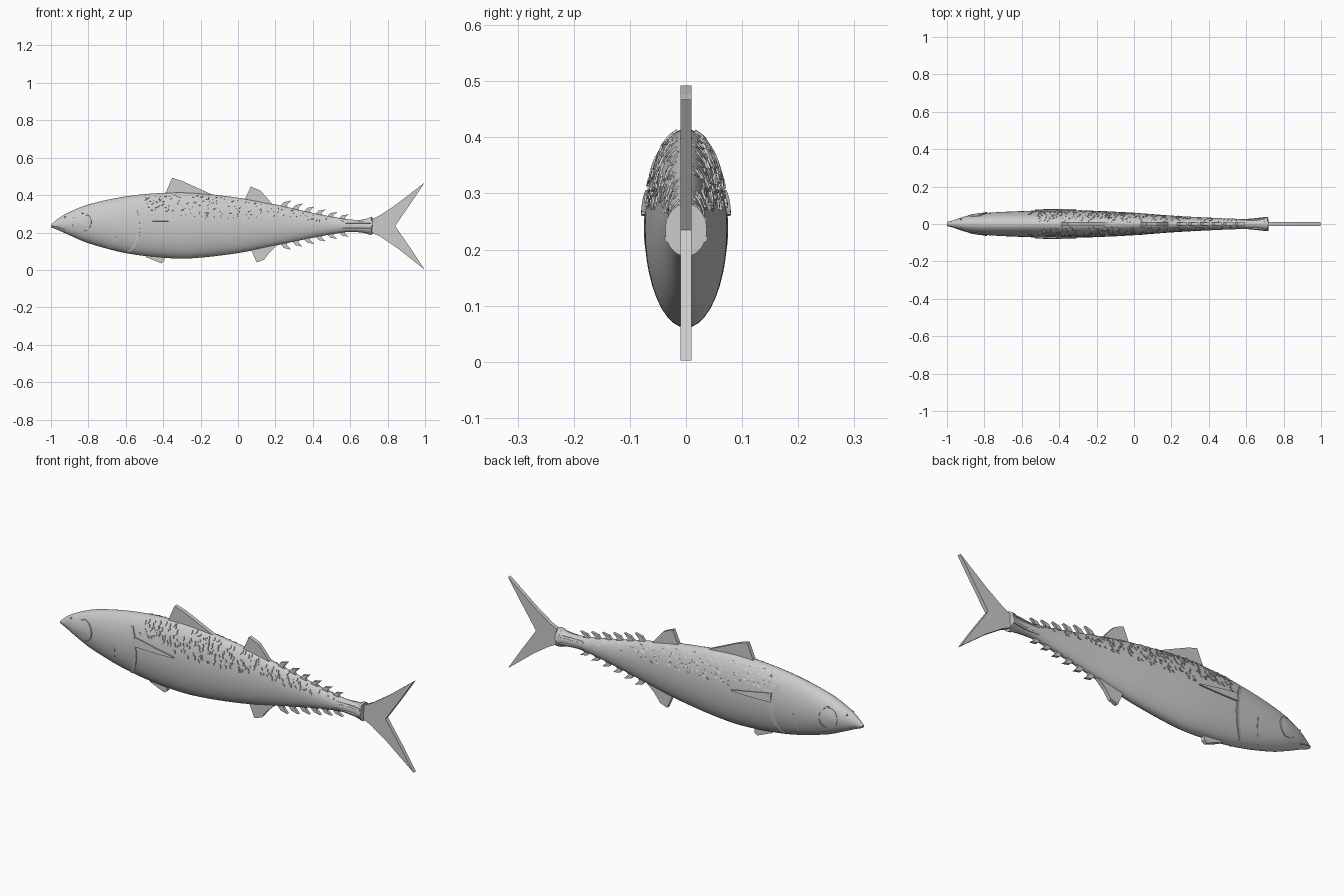
import bpy, bmesh, math, random
from mathutils import Vector

random.seed(4)
cube = bpy.data.objects.get("Cube")
if cube:
    bpy.data.objects.remove(cube, do_unlink=True)

grey = bpy.data.materials.new("silver_grey")
grey.use_nodes = True
GREY = (0.6, 0.6, 0.6, 1)
grey.diffuse_color = GREY
grey.node_tree.nodes["Principled BSDF"].inputs["Base Color"].default_value = GREY

# Body stations: x, belly height, back height, half width
STATIONS = [
    (-1.0, .228, .242, .009), (-.96, .212, .276, .022), (-.9, .185, .31, .042),
    (-.8, .143, .35, .058), (-.6, .09, .393, .069), (-.4, .065, .412, .074),
    (-.25, .062, .413, .072), (0, .09, .386, .06), (.2, .13, .35, .045),
    (.4, .172, .305, .034), (.58, .202, .272, .027), (.66, .2, .268, .028),
    (.71, .188, .28, .036)]


def section(x):
    """Smoothly interpolated belly, back and half width at x."""
    s = STATIONS
    i = max(k for k in range(len(s) - 1) if k == 0 or s[k][0] <= x)
    a, b = s[i], s[i + 1]
    h = b[0] - a[0]
    t = min(max((x - a[0]) / h, 0), 1)

    def slope(k, c):
        lo, hi = s[max(k - 1, 0)], s[min(k + 1, len(s) - 1)]
        return (hi[c] - lo[c]) / (hi[0] - lo[0])

    return [(2*t**3 - 3*t*t + 1) * a[c] + (t**3 - 2*t*t + t) * h * slope(i, c)
            + (3*t*t - 2*t**3) * b[c] + (t**3 - t*t) * h * slope(i + 1, c)
            for c in (1, 2, 3)]


def skin(x, z, side, lift=0):
    """Point on the body's flank at x, z, pushed outward by lift."""
    lo, hi, w = section(x)
    mid, r = (lo + hi) / 2, (hi - lo) / 2
    v = min(max((z - mid) / r, -.995), .995)
    y = w * math.sqrt(1 - v * v)
    n = Vector((0, y / w**2, v / r)).normalized()
    return Vector((x, side * (y + n.y * lift), mid + v * r + n.z * lift))


def finish(name, bm, smooth=False):
    bmesh.ops.recalc_face_normals(bm, faces=bm.faces)
    mesh = bpy.data.meshes.new(name)
    bm.to_mesh(mesh)
    bm.free()
    mesh.materials.append(grey)
    ob = bpy.data.objects.new(name, mesh)
    bpy.context.collection.objects.link(ob)
    if smooth:
        bpy.ops.object.select_all(action='DESELECT')
        bpy.context.view_layer.objects.active = ob
        ob.select_set(True)
        bpy.ops.object.shade_smooth_by_angle(angle=math.radians(40))
    return ob


def loft(bm, rings, closed=True):
    """Skin a row of equally sized vertex loops and cap both ends."""
    loops = [[bm.verts.new(p) for p in ring] for ring in rings]
    n = len(loops[0])
    for a, b in zip(loops, loops[1:]):
        for i in range(n):
            j = (i + 1) % n
            bm.faces.new((a[i], a[j], b[j], b[i]))
    bm.faces.new(loops[0])
    bm.faces.new(loops[-1])


def plate(name, outline, half=.01):
    """Flat fin cut from an x, z outline."""
    bm = bmesh.new()
    loft(bm, [[(x, y, z) for x, z in outline] for y in (-half, half)])
    return finish(name, bm)


def ridge(bm, path, side, width=.012, lift=.004):
    """Ledge following the skin: buried in front, raised at the rear."""
    rings = []
    for x, z in path:
        rings.append([skin(x - width, z, side, -.002), skin(x, z, side, lift),
                      skin(x + .001, z, side, -.004)])
    loft(bm, rings)


# Body
bm = bmesh.new()
rings = []
SIDES, STEPS = 40, 90
for k in range(STEPS + 1):
    x = -1 + 1.71 * k / STEPS
    lo, hi, w = section(x)
    rings.append([(x, w * math.cos(math.tau * i / SIDES),
                   (lo + hi) / 2 + (hi - lo) / 2 * math.sin(math.tau * i / SIDES))
                  for i in range(SIDES)])
loft(bm, rings)
finish("body", bm, True)

# Large fins
plate("front_dorsal_fin", [(-.4, .38), (-.352, .492), (-.3, .476), (-.22, .44), (-.11, .39)])
plate("rear_dorsal_fin", [(.03, .36), (.068, .446), (.12, .424), (.155, .385), (.2, .33)])
plate("anal_fin", [(.06, .13), (.1, .04), (.14, .055), (.17, .095), (.23, .15)])
plate("pelvic_fin", [(-.5, .09), (-.49, .068), (-.41, .035), (-.395, .045), (-.39, .09)])

# Forked tail
plate("tail_fin", [(.62, .255), (.7, .263), (.76, .292), (.85, .353), (.998, .467),
                   (.93, .365), (.84, .235), (.92, .12), (.998, .002),
                   (.85, .118), (.76, .178), (.7, .207), (.62, .215)])

# Rows of finlets above and below the tail stem
for i in range(6):
    x = .215 + .062 * i
    lo, hi, w = section(x + .03)
    size = .034 - .002 * i
    plate(f"upper_finlet_{i + 1}", [(x, hi - .015), (x + .03, hi + size * .65),
          (x + .068, hi + size * .9), (x + .045, hi + .004), (x + .06, hi - .02)], .007)
    plate(f"lower_finlet_{i + 1}", [(x, lo + .015), (x + .03, lo - size * .65),
          (x + .068, lo - size * .9), (x + .045, lo - .004), (x + .06, lo + .02)], .007)

for side, label in ((-1, "right"), (1, "left")):
    # Gill cover edge and cheek line
    bm = bmesh.new()
    gill = [(-.555, .35), (-.54, .32), (-.527, .27), (-.523, .22),
            (-.53, .17), (-.548, .13), (-.575, .1)]
    ridge(bm, gill, side, .03, .004)
    ridge(bm, [(-.65, .23), (-.65, .19), (-.662, .15), (-.685, .12)], side, .02, .002)
    finish(label + "_gill_cover", bm, True)

    # Eye: low dome with a raised crescent behind it
    bm = bmesh.new()
    loft(bm, [[skin(-.837 + r * math.cos(a), .254 + r * math.sin(a), side, lift)
               for a in (math.tau * i / 28 for i in range(28))]
              for r, lift in ((.05, -.004), (.048, .002), (.03, .003), (.01, .0035))])
    finish(label + "_eye", bm, True)
    bm = bmesh.new()
    rings = []
    for i in range(17):
        a = math.radians(-75 + 165 * i / 16)
        t = .003 + .006 * math.sin(math.pi * i / 16)
        rings.append([skin(-.837 + r * math.cos(a), .254 + r * math.sin(a), side, h)
                      for r, h in ((.052 - t, -.002), (.052 - t, .005),
                                   (.052, .005), (.054, -.002))])
    loft(bm, rings)
    finish(label + "_eye_rim", bm, True)

    # Mouth slit lip and nostril
    bm = bmesh.new()
    loft(bm, [[skin(x, z + .003, side, -.002), skin(x, z, side, .002),
               skin(x, z - .003, side, -.002)]
              for x, z in ((-.995, .236), (-.96, .228), (-.925, .214))])
    bmesh.ops.create_icosphere(bm, subdivisions=2, radius=.005)
    bmesh.ops.translate(bm, verts=bm.verts[-42:], vec=skin(-.925, .283, side))
    finish(label + "_mouth_and_nostril", bm, True)

    # Pectoral fin folded against the flank
    bm = bmesh.new()
    outline = [(-.53, .305), (-.45, .292), (-.38, .279), (-.31, .267),
               (-.31, .262), (-.38, .26), (-.45, .26), (-.53, .262)]
    loft(bm, [[skin(x, z, side, h) for x, z in outline] for h in (-.006, .007)])
    finish(label + "_pectoral_fin", bm)

    # Rough scales over the upper flank
    bm = bmesh.new()
    x = -.5
    while x < .56:
        lo, hi, w = section(x)
        bottom = max(.27 - max(x - .1, 0) * .04, lo + .02)
        z = bottom + random.uniform(0, .015)
        while z < hi - .012:
            size = random.uniform(.008, .02)
            top = min(z + size, hi - .004)
            if random.random() < .68 and not (x < -.3 and z < .305):
                px = x + random.uniform(-.012, .012)
                lean = random.uniform(-.008, .008)
                ridge(bm, [(px, z), (px + lean + .003, (z + top) / 2), (px + lean, top)],
                      side, random.uniform(.012, .022), random.uniform(.002, .004))
            z += size
        x += .023
    finish(label + "_scales", bm)

    # Keels running along the tail stem
    bm = bmesh.new()
    for drop in (-.017, .017):
        loft(bm, [[skin(x, .236 + drop + dz, side, h)
                   for dz, h in ((.006, -.003), (.004, r), (-.004, r), (-.006, -.003))]
                  for x, r in ((.56, .001), (.62, .004), (.68, .006), (.712, .004))])
    finish(label + "_tail_keels", bm, True)

# Ragged collar where the body meets the tail
bm = bmesh.new()
outer = []
for x, grow in ((.69, .9), (.7, 1.06), (.716, 1.03)):
    lo, hi, w = section(x)
    outer.append([(x + .004 * math.sin(5 * a), w * grow * math.cos(a),
                   .235 + (hi - lo) / 2 * grow * math.sin(a))
                  for a in (math.tau * i / 32 for i in range(32))])
loft(bm, outer)
finish("tail_collar", bm, True)
